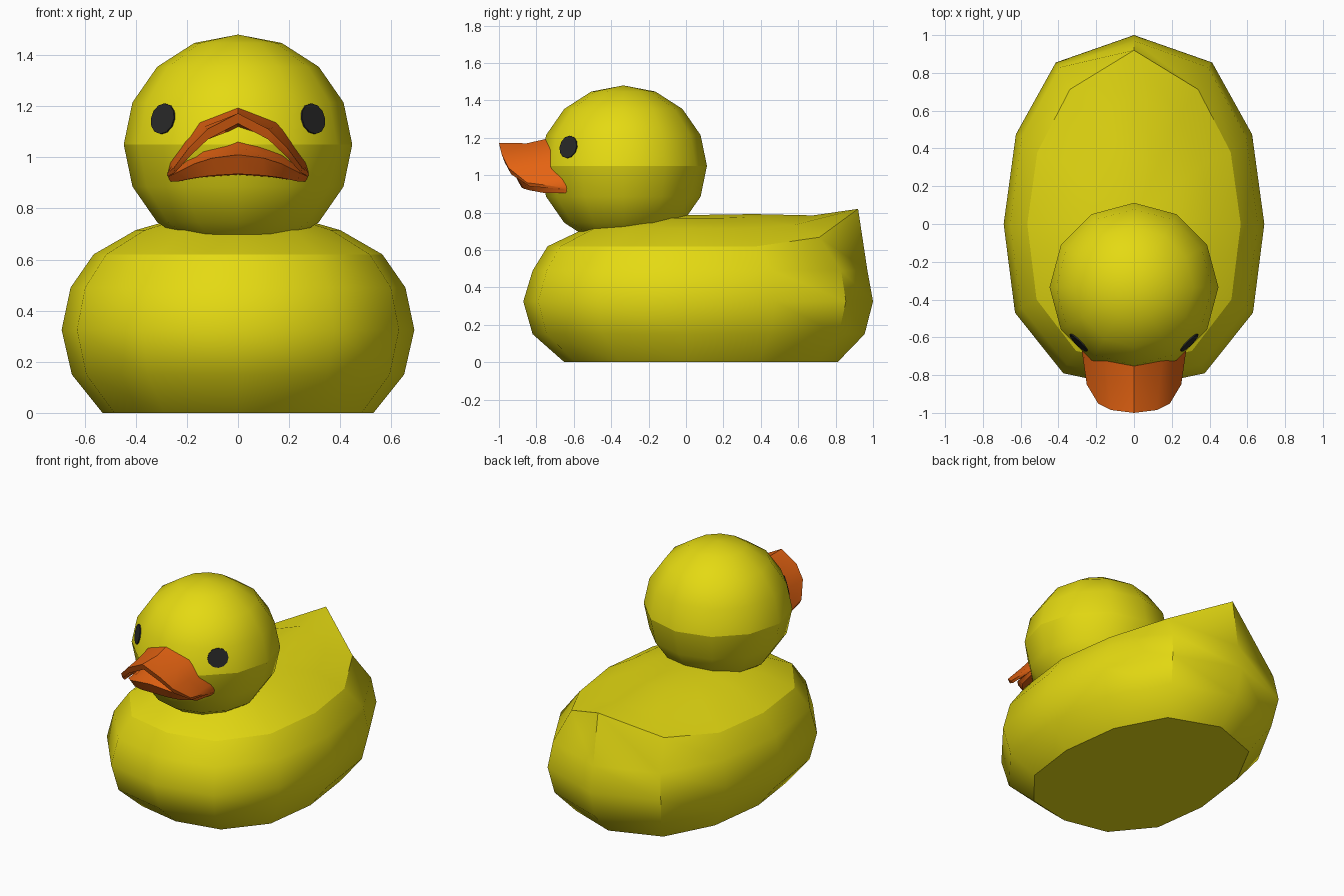
import bpy, bmesh, math
from mathutils import Matrix, Vector

if "Cube" in bpy.data.objects:
    bpy.data.objects.remove(bpy.data.objects["Cube"])


def material(name, rgb):
    m = bpy.data.materials.new(name)
    m.diffuse_color = (*rgb, 1)
    m.use_nodes = True
    m.node_tree.nodes["Principled BSDF"].inputs["Base Color"].default_value = m.diffuse_color
    return m


YELLOW = material("yellow", (0.78, 0.70, 0.006))
ORANGE = material("orange", (0.78, 0.125, 0.006))
BLACK = material("black", (0.022, 0.022, 0.022))


def finish(bm, name, mat, sharp_deg=40, crease=None):
    """Smooth shading with sharp edges by angle, plus an optional crease rule."""
    bmesh.ops.recalc_face_normals(bm, faces=bm.faces)
    for f in bm.faces:
        f.smooth = True
    for e in bm.edges:
        hard = len(e.link_faces) == 2 and e.calc_face_angle(0) > math.radians(sharp_deg)
        e.smooth = not (hard or (crease and crease(e)))
    me = bpy.data.meshes.new(name)
    bm.to_mesh(me)
    bm.free()
    me.materials.append(mat)
    ob = bpy.data.objects.new(name, me)
    bpy.context.collection.objects.link(ob)
    return ob


def loft(bm, rows, closed):
    """Join rows of vertices with quads; closed rows wrap round."""
    n = len(rows[0])
    for a, b in zip(rows, rows[1:]):
        for i in range(n if closed else n - 1):
            j = (i + 1) % n
            bm.faces.new((a[i], a[j], b[j], b[i]))


# Body: twelve-sided rings (half width, front y, back y, z, tail lift, tail pull)
RINGS = [(.53, -.65, .81, 0, 0, 0), (.65, -.82, .955, .15, 0, 0),
         (.69, -.87, 1.0, .325, 0, 0), (.655, -.82, .97, .49, 0, 0),
         (.565, -.74, .80, .62, .20, .12), (.40, -.54, .66, .715, .07, .02),
         (.21, -.28, .36, .77, .022, 0)]
# outline factors from back to front: (x factor, y factor, tail weight)
OUTLINE = [(0, 1, 1), (.60, .855, .24), (.906, .475, 0), (1, 0, 0),
           (.913, -.54, 0), (.543, -.908, 0), (0, -1, 0)]
OUTLINE += [(-x, y, w) for x, y, w in OUTLINE[5:0:-1]]
bm = bmesh.new()
rows = []
for rx, yf, yb, z, lift, pull in RINGS:
    rows.append([bm.verts.new((rx * fx, fy * (yb if fy > 0 else -yf) + pull * w, z + lift * w))
                 for fx, fy, w in OUTLINE])
loft(bm, rows, True)
bm.faces.new(rows[0])
pole = bm.verts.new((0, .03, .787))
for i in range(12):
    bm.faces.new((rows[-1][i], rows[-1][(i + 1) % 12], pole))
shoulder = set(rows[4])
finish(bm, "body", YELLOW, 40, lambda e: all(v in shoulder for v in e.verts))

# Head: low-poly ball with a seam round the middle
HEAD = Vector((0, -.335, 1.05))
bm = bmesh.new()
bmesh.ops.create_uvsphere(bm, u_segments=12, v_segments=8, radius=.447,
                          matrix=Matrix.Translation(HEAD) @ Matrix.Diagonal((1, 1, .962, 1)))
finish(bm, "head", YELLOW, 40, lambda e: all(abs(v.co.z - HEAD.z) < .01 for v in e.verts))

# Eyes: thin oval plates lying on the head facets
for side, label in ((1, "left"), (-1, "right")):
    normal = Vector((side * .707, -.707, .2)).normalized()
    across = Vector((.707, side * .707, 0))
    up = normal.cross(across) if normal.cross(across).z > 0 else across.cross(normal)
    centre = Vector((side * .291, -.626, 1.15)) + normal * .003
    bm = bmesh.new()
    rows = []
    for d in (-.004, .004):
        rows.append([bm.verts.new(centre + normal * d + across * .064 * math.cos(t) + up * .061 * math.sin(t))
                     for t in (math.tau * k / 12 for k in range(12))])
    loft(bm, rows, True)
    bm.faces.new(rows[0])
    bm.faces.new(rows[1])
    finish(bm, "eye_" + label, BLACK)


# Beak halves: arched shells from half-profiles, mirrored across x
def beak(name, half_rows):
    bm = bmesh.new()
    rows = []
    for half in half_rows:
        full = [(-x, y, z) for x, y, z in half[:0:-1]] + half
        rows.append([bm.verts.new(p) for p in full])
    loft(bm, rows + rows[:1], False)
    for end in (0, -1):
        bm.faces.new([r[end] for r in rows])
    finish(bm, name, ORANGE)


def between(a, b, sag):
    """Middle row, dipping most on the centre line."""
    return [((p[0] + q[0]) / 2, (p[1] + q[1]) / 2, (p[2] + q[2]) / 2 - s)
            for p, q, s in zip(a, b, sag)]


def shift(row, dy, drops):
    return [(x * .985, y + dy, z - d) for (x, y, z), d in zip(row, drops)]


root = [(0, -.70, 1.205), (.155, -.67, 1.145), (.215, -.66, 1.06), (.265, -.65, .98), (.275, -.63, .94)]
lip = [(0, -1, 1.172), (.12, -.985, 1.11), (.19, -.95, 1.04), (.25, -.85, .96), (.278, -.66, .935)]
beak("upper_beak", [root, between(root, lip, (.018, .01, 0, 0, 0)), lip,
                    shift(lip, .015, (.04, .04, .035, .02, .01)),
                    shift(root, .02, (.09, .08, .06, .03, .01))])

root = [(0, -.70, 1.10), (.15, -.67, 1.04), (.21, -.66, .99), (.255, -.65, .95), (.272, -.63, .925)]
lip = [(0, -.92, 1.01), (.10, -.91, .997), (.17, -.88, .975), (.24, -.80, .94), (.272, -.66, .925)]
beak("lower_beak", [root, between(root, lip, (.01, .01, 0, 0, 0)), lip,
                    shift(lip, .04, (.075, .068, .055, .035, .02)),
                    shift(root, .02, (.17, .12, .08, .045, .02))])
